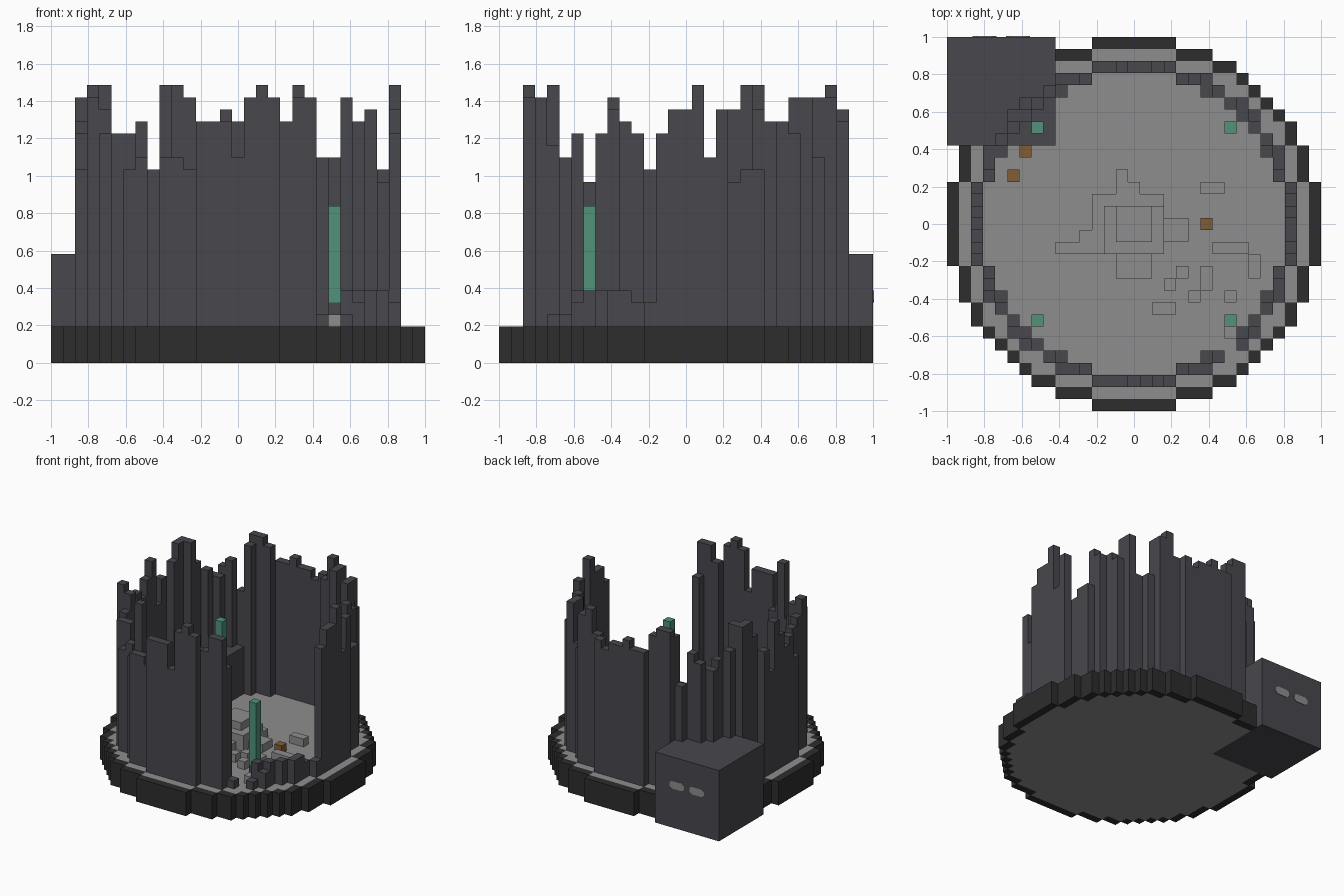
import bpy
import bmesh
import math

U = 2 / 31          # one block
HALF = 15           # blocks from the middle block to the edge
FLOOR = 3           # floor height in blocks

cube = bpy.data.objects.get("Cube")
if cube:
    bpy.data.objects.remove(cube, do_unlink=True)


def material(name, r, g, b):
    m = bpy.data.materials.new(name)
    m.use_nodes = True
    m.diffuse_color = (r, g, b, 1)
    bsdf = m.node_tree.nodes["Principled BSDF"]
    bsdf.inputs["Base Color"].default_value = (r, g, b, 1)
    bsdf.inputs["Roughness"].default_value = 0.9
    return m


STONE = material("dark_stone", 0.065, 0.063, 0.075)
RIM = material("black_stone", 0.026, 0.026, 0.026)
GREY = material("grey_stone", 0.27, 0.27, 0.27)
GREEN = material("green_copper", 0.08, 0.29, 0.195)
BROWN = material("brown_wood", 0.22, 0.11, 0.035)


def finish(name, bm, mat):
    mesh = bpy.data.meshes.new(name)
    bm.to_mesh(mesh)
    bm.free()
    mesh.materials.append(mat)
    ob = bpy.data.objects.new(name, mesh)
    bpy.context.collection.objects.link(ob)
    return ob


def columns(name, tops, base, mat):
    """Block columns sharing one base height; only exposed faces are made."""
    bm = bmesh.new()

    def quad(pts):
        bm.faces.new([bm.verts.new([c * U for c in p]) for p in pts])

    for (i, j), top in tops.items():
        corners = [(i + a, j + b) for a, b in
                   ((-.5, -.5), (.5, -.5), (.5, .5), (-.5, .5))]
        quad([(x, y, top) for x, y in corners])
        quad([(x, y, base) for x, y in reversed(corners)])
        for k, (dx, dy) in enumerate(((0, -1), (1, 0), (0, 1), (-1, 0))):
            low = max(base, tops.get((i + dx, j + dy), base))
            if low < top:
                (ax, ay), (bx, by) = corners[k], corners[(k + 1) % 4]
                quad([(ax, ay, low), (bx, by, low), (bx, by, top), (ax, ay, top)])
    bmesh.ops.remove_doubles(bm, verts=bm.verts, dist=U / 100)
    return finish(name, bm, mat)


def block(name, x0, x1, y0, y1, z0, z1, mat):
    """Box covering whole blocks x0..x1 and y0..y1, between heights z0 and z1."""
    cells = {(i, j): z1 for i in range(x0, x1 + 1) for j in range(y0, y1 + 1)}
    return columns(name, cells, z0, mat)


def ring(inner, outer):
    span = range(-HALF, HALF + 1)
    return [(i, j) for i in span for j in span
            if inner <= math.hypot(i, j) < outer]


# Round base: black rim around a grey floor, leaving room for the side block
def outside_block(c):
    return not (c[0] <= -7 and c[1] >= 7)


columns("base_rim", {c: FLOOR for c in ring(14.5, 15.5) if outside_block(c)}, 0, RIM)
columns("floor", {c: FLOOR for c in ring(0, 14.5) if outside_block(c)}, 0, GREY)

# Ruined round wall: one letter per column, counter-clockwise, a = no height
HEIGHTS = ("vxrvpqqvuutwwrrwwxuutu"
           "uvuuwxxwqutsstuxxxvtqw"
           "ustqtuwvtpttqrqxrrquuu"
           "rwxwuwwsedegfggfggfftv")
wall_cells = sorted(ring(12.5, 13.5),
                    key=lambda c: math.atan2(c[1], c[0]) % math.tau)
wall = {c: ord(h) - ord("a") for c, h in zip(wall_cells, HEIGHTS)}
columns("round_wall", {c: h for c, h in wall.items() if h > FLOOR}, FLOOR, STONE)

# Solid block on the back corner
block("corner_block", -15, -7, 7, 15, 0, 9, STONE)

# Two rounded windows on the back of the block
for side, cx in (("inner", -9.6), ("outer", -12.4)):
    bm = bmesh.new()
    outline = [(-1, -.25), (-.65, -.5), (.65, -.5), (1, -.25),
               (1, .25), (.65, .5), (-.65, .5), (-1, .25)]
    face = bm.faces.new([bm.verts.new(((cx + x) * U, 1.0, (5.5 + z) * U))
                         for x, z in outline])
    out = bmesh.ops.extrude_face_region(bm, geom=[face])
    for v in out["geom"]:
        if isinstance(v, bmesh.types.BMVert):
            v.co.y += 0.004
    bmesh.ops.recalc_face_normals(bm, faces=bm.faces)
    finish(side + "_window", bm, GREY)

# Four green pillars on short plinths
for sx in (-8, 8):
    for sy in (-8, 8):
        tag = ("left" if sx > 0 else "right") + ("_front" if sy < 0 else "_back")
        block("plinth_" + tag, sx, sx, sy, sy, FLOOR, FLOOR + 1, GREY)
        block("collar_" + tag, sx, sx, sy, sy, FLOOR + 1, FLOOR + 2, STONE)
        block("pillar_" + tag, sx, sx, sy, sy, FLOOR + 2, 13, GREEN)

# Stepped mound in the middle: each layer overwrites the lower ones
mound = {}
for x0, x1, y0, y1, h in ((-3, 2, -1, 2, 4), (-2, 4, -1, 0, 4), (-4, -3, -2, -1, 4),
                          (-1, 1, -4, 2, 4), (-1, -1, 3, 4, 4), (0, 0, 3, 3, 4),
                          (-2, 2, -2, 1, 5), (-1, 1, -1, 1, 6)):
    for i in range(x0, x1 + 1):
        for j in range(y0, y1 + 1):
            mound[i, j] = h
columns("centre_mound", mound, FLOOR, GREY)

# Loose rubble on the floor
rubble = {}
for x0, x1, y0, y1 in ((6, 7, 3, 3), (7, 9, -2, -2), (10, 10, -4, -3), (4, 4, -4, -4),
                       (3, 3, -5, -5), (5, 5, -6, -6), (6, 6, -5, -4), (2, 3, -7, -7),
                       (8, 8, -6, -6), (-6, -5, -2, -2), (8, 8, -9, -9)):
    for i in range(x0, x1 + 1):
        for j in range(y0, y1 + 1):
            rubble[i, j] = FLOOR + 1
columns("rubble", rubble, FLOOR, GREY)

# Wooden blocks
columns("wood_blocks", {c: FLOOR + 1 for c in ((6, 0), (-10, 4), (-9, 6))}, FLOOR, BROWN)
